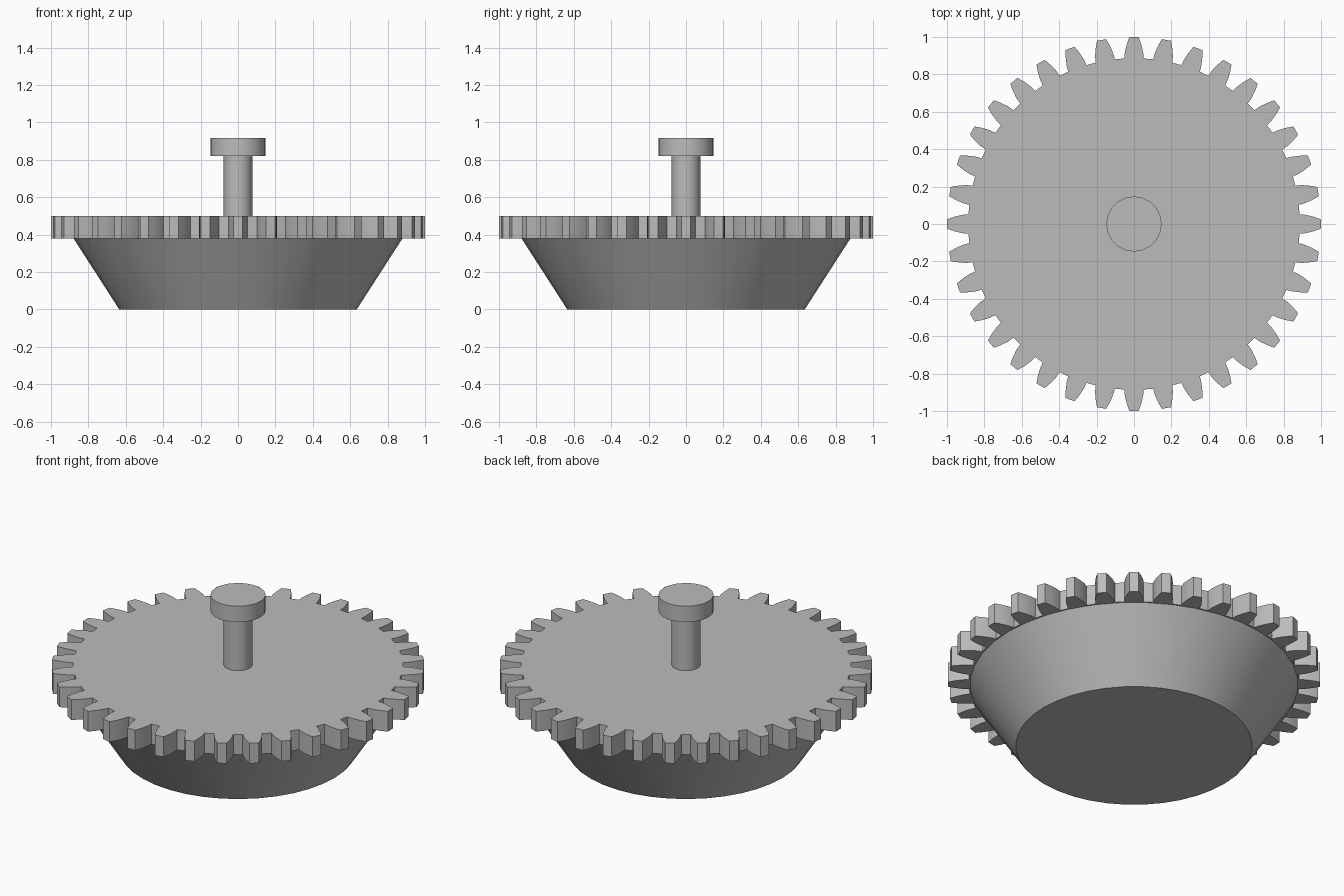
import bpy
import math

cube = bpy.data.objects.get("Cube")
if cube:
    bpy.data.objects.remove(cube, do_unlink=True)

grey = bpy.data.materials.new("plain grey")
grey.use_nodes = True
colour = (0.5, 0.5, 0.5, 1)
grey.diffuse_color = colour
grey.node_tree.nodes["Principled BSDF"].inputs["Base Color"].default_value = colour


def finish(obj, name):
    obj.name = name
    obj.data.materials.append(grey)
    bpy.ops.object.select_all(action="DESELECT")
    obj.select_set(True)
    bpy.context.view_layer.objects.active = obj
    bpy.ops.object.shade_smooth_by_angle(angle=math.radians(25))


def turned(name, r_low, r_high, z_low, z_high, sides):
    bpy.ops.mesh.primitive_cone_add(
        vertices=sides, radius1=r_low, radius2=r_high,
        depth=z_high - z_low, location=(0, 0, (z_low + z_high) / 2))
    finish(bpy.context.object, name)


# Tapered body, handle shaft and knob
turned("tapered_body", 0.635, 0.88, 0, 0.38, 40)
turned("handle_shaft", 0.077, 0.077, 0.5, 0.82, 20)
turned("handle_knob", 0.148, 0.148, 0.82, 0.915, 20)

# Toothed ring: one curved tooth outline (radius, half width), repeated
TEETH = 36
flank = [(0.885, 0.052), (0.92, 0.049), (0.96, 0.039), (0.999, 0.025)]
tooth = [(r, -w) for r, w in flank] + [(r, w) for r, w in reversed(flank)]
outline = []
for i in range(TEETH):
    a = 2 * math.pi * i / TEETH
    c, s = math.cos(a), math.sin(a)
    outline += [(r * c - w * s, r * s + w * c) for r, w in tooth]

n = len(outline)
verts = [(x, y, z) for z in (0.38, 0.5) for x, y in outline]
faces = [tuple(reversed(range(n))), tuple(range(n, 2 * n))]
faces += [(i, (i + 1) % n, n + (i + 1) % n, n + i) for i in range(n)]
mesh = bpy.data.meshes.new("gear_plate")
mesh.from_pydata(verts, [], faces)
gear = bpy.data.objects.new("gear_plate", mesh)
bpy.context.collection.objects.link(gear)
finish(gear, "gear_plate")
